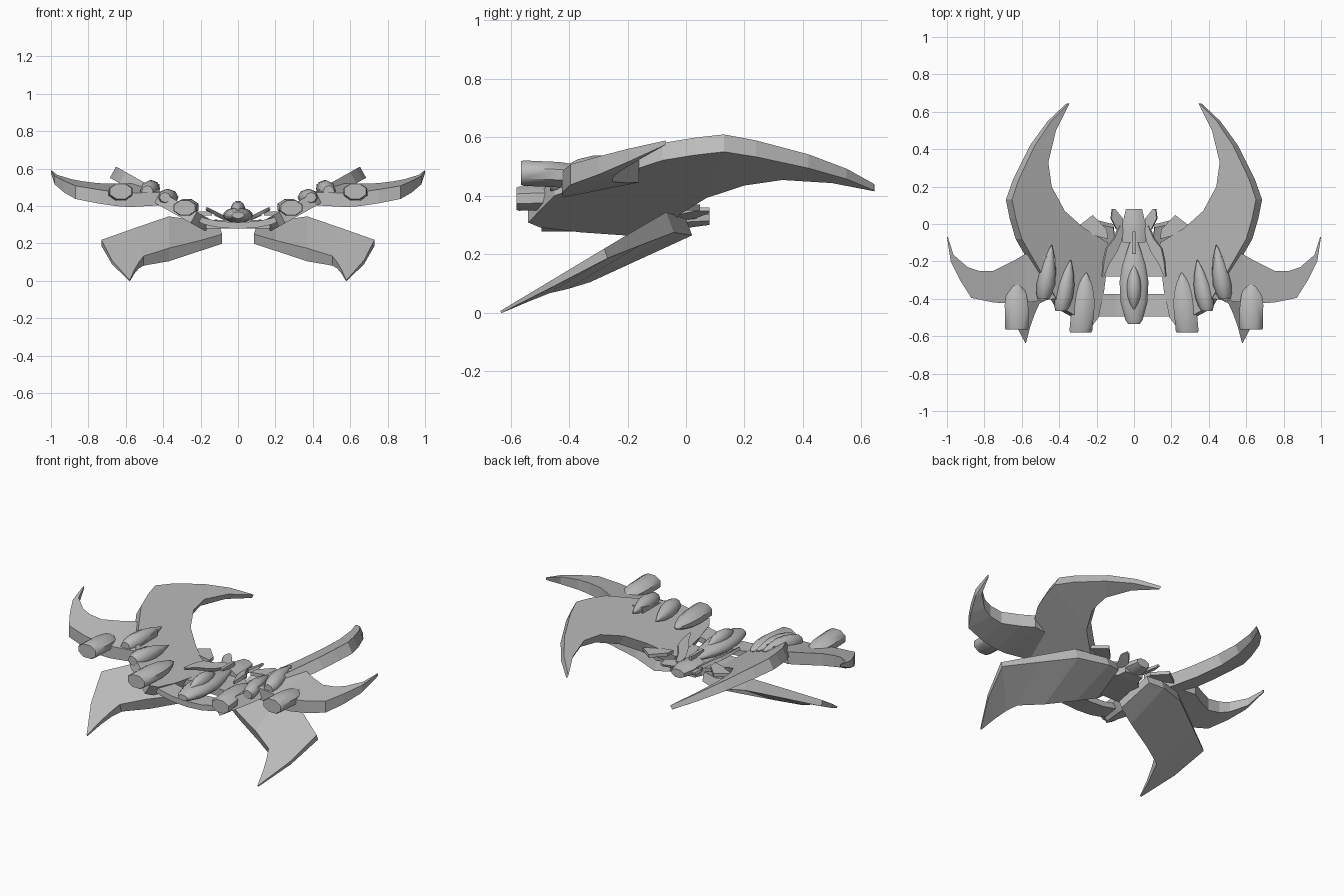
import bpy, bmesh, math
from mathutils import Vector

if "Cube" in bpy.data.objects:
    bpy.data.objects.remove(bpy.data.objects["Cube"])

grey = bpy.data.materials.new("hull_grey")
grey.diffuse_color = (0.5, 0.5, 0.5, 1)
grey.use_nodes = True
grey.node_tree.nodes["Principled BSDF"].inputs["Base Color"].default_value = grey.diffuse_color


def finish(name, bm, mirror=True, smooth=False):
    """Turn a bmesh into a named object, optionally mirrored across x."""
    bmesh.ops.remove_doubles(bm, verts=bm.verts, dist=0.0005)
    bmesh.ops.recalc_face_normals(bm, faces=bm.faces)
    mesh = bpy.data.meshes.new(name)
    bm.to_mesh(mesh)
    bm.free()
    mesh.materials.append(grey)
    ob = bpy.data.objects.new(name, mesh)
    bpy.context.collection.objects.link(ob)
    if mirror:
        m = ob.modifiers.new("mirror", 'MIRROR')
        m.use_mirror_merge = False
    if smooth:
        bpy.ops.object.select_all(action='DESELECT')
        ob.select_set(True)
        bpy.context.view_layer.objects.active = ob
        bpy.ops.object.shade_smooth_by_angle(angle=math.radians(50))
    return ob


def loft(name, rings, mirror=True, smooth=False):
    """Skin a list of equal-length rings and cap both ends."""
    bm = bmesh.new()
    vs = [[bm.verts.new(p) for p in r] for r in rings]
    n = len(vs[0])
    for a, b in zip(vs, vs[1:]):
        for i in range(n):
            j = (i + 1) % n
            bm.faces.new((a[i], a[j], b[j], b[i]))
    bm.faces.new(vs[0])
    bm.faces.new(vs[-1])
    return finish(name, bm, mirror, smooth)


def slab(name, stations, height, down, mirror=True):
    """Plate from stations (x1, y1, x2, y2, thickness) lying on height(x, y)."""
    rings = []
    d = Vector(down)
    for x1, y1, x2, y2, t in stations:
        a = Vector((x1, y1, height(x1, y1)))
        b = Vector((x2, y2, height(x2, y2)))
        rings.append([a, b, b + d * t, a + d * t])
    return loft(name, rings, mirror)


def pod(name, front, rear, rx, rz, profile, roll=0, sides=8, mirror=True):
    """Flattened round body; profile is (fraction along axis, radius scale)."""
    f, r = Vector(front), Vector(rear)
    c, s = math.cos(math.radians(roll)), math.sin(math.radians(roll))
    rings = []
    for t, k in profile:
        p = f.lerp(r, t)
        ring = []
        for i in range(sides):
            a = 2 * math.pi * (i + 0.5) / sides
            u, v = rx * k * math.cos(a), rz * k * math.sin(a)
            ring.append(p + Vector((u * c - v * s, 0, u * s + v * c)))
        rings.append(ring)
    return loft(name, rings, mirror, True)


# Large crescent wings, sloping up and outward
slab("crescent_wing", [
    (.19, -.50, .22, -.54, .068), (.16, -.36, .385, -.45, .068),
    (.14, -.20, .49, -.27, .068), (.14, -.10, .60, -.08, .068),
    (.27, -.02, .632, .03, .068), (.37, .07, .652, .13, .068),
    (.44, .20, .615, .24, .064), (.458, .33, .53, .42, .054),
    (.417, .50, .442, .55, .04), (.345, .645, .353, .64, .026)],
    lambda x, y: .61 + .56 * (x - .652), (.485, 0, -.875))


# Lower wings, sloping down toward the front
def lower_height(x, y):
    return .387 + .6 * y if y < -.07 else .345 - .35 * (y + .07)


slab("lower_wing", [
    (.085, -.23, .11, -.02, .055), (.20, -.285, .20, .0, .06),
    (.37, -.355, .37, -.068, .075), (.505, -.425, .55, -.174, .055),
    (.53, -.48, .73, -.28, .035), (.555, -.55, .675, -.46, .022),
    (.577, -.635, .582, -.635, .008)], lower_height, (0, .35, -.93))

# Swept side wings, rising toward the rear and the tips
slab("side_wing", [
    (.42, -.40, .42, -.18, .07), (.58, -.42, .58, -.16, .075),
    (.65, -.425, .65, -.20, .075), (.75, -.42, .75, -.25, .074),
    (.87, -.395, .83, -.25, .07), (.93, -.30, .89, -.23, .062),
    (.98, -.20, .965, -.165, .045), (1.0, -.07, .995, -.07, .014)],
    lambda x, y: .473 + .2 * (y + .4) + .05 * max(0, (x - .6) / .4), (0, 0, -1))

# Engines and weapon pods
engine = [(0, .92), (.03, 1), (.45, 1), (.65, .85), (.82, .55), (.94, .25), (1, .03)]
bullet = [(0, .6), (.1, .85), (.28, 1), (.5, .92), (.72, .62), (.9, .25), (1, .03)]
pod("outer_engine", (.627, -.565, .478), (.63, -.27, .465), .068, .047, engine)
pod("inner_engine", (.285, -.58, .39), (.255, -.26, .4), .066, .045, engine)
pod("outer_pod", (.485, -.40, .478), (.44, -.11, .505), .05, .052, bullet, 20)
pod("inner_pod", (.39, -.465, .445), (.338, -.19, .45), .05, .045, bullet, 20)

# Curved front bar
bar = [(-.25, .365), (-.18, .335), (-.1, .318), (0, .312), (.1, .318), (.18, .335), (.25, .365)]
loft("front_bar", [[(x, -.495, z), (x, -.375, z), (x, -.375, z - .034), (x, -.495, z - .034)]
                   for x, z in bar], mirror=False)

# Central deck with side brackets
slab("deck", [
    (-.17, -.28, .17, -.28, .045), (-.15, -.13, .15, -.13, .045),
    (-.07, -.05, .07, -.05, .045), (-.06, 0, .06, 0, .04)],
    lambda x, y: .325, (0, 0, -1), mirror=False)
slab("deck_bracket", [(.14, -.08, .145, -.03, .02), (.22, -.06, .22, .048, .02),
                      (.30, -.05, .31, -.02, .02)],
     lambda x, y: .37, (0, 0, -1))

# Fuselage, canopy, spine and tail
pod("fuselage", (0, -.535, .35), (0, -.08, .35), .08, .043,
    [(0, .4), (.05, .6), (.25, .92), (.5, 1), (.7, .8), (.88, .45), (1, .2)],
    sides=12, mirror=False)
pod("canopy", (0, -.46, .38), (0, -.22, .38), .04, .048,
    [(0, .05), (.12, .5), (.3, .88), (.5, 1), (.7, .85), (.88, .45), (1, .05)],
    sides=12, mirror=False)
slab("spine", [(-.01, -.16, .01, -.16, .06), (-.008, -.04, .008, -.04, .05)],
     lambda x, y: .385, (0, 0, -1), mirror=False)
pod("tail", (0, -.1, .325), (0, .08, .325), .065, .037,
    [(0, 1), (.45, 1.05), (.6, 1), (1, .72)], mirror=False)

# Curved deck blades and small tail fins
slab("deck_blade", [
    (.055, -.02, .075, -.01, .02), (.065, -.09, .105, -.08, .02),
    (.09, -.15, .145, -.13, .02), (.13, -.21, .16, -.2, .02),
    (.16, -.28, .168, -.28, .015)],
    lambda x, y: .342 + .5 * (x - .06), (.4, 0, -.9))
slab("tail_fin", [(.05, -.03, .09, -.03, .015), (.06, .03, .12, .03, .015),
                  (.10, .08, .115, .08, .012)],
     lambda x, y: .33 + .45 * (x - .05), (.4, 0, -.9))
